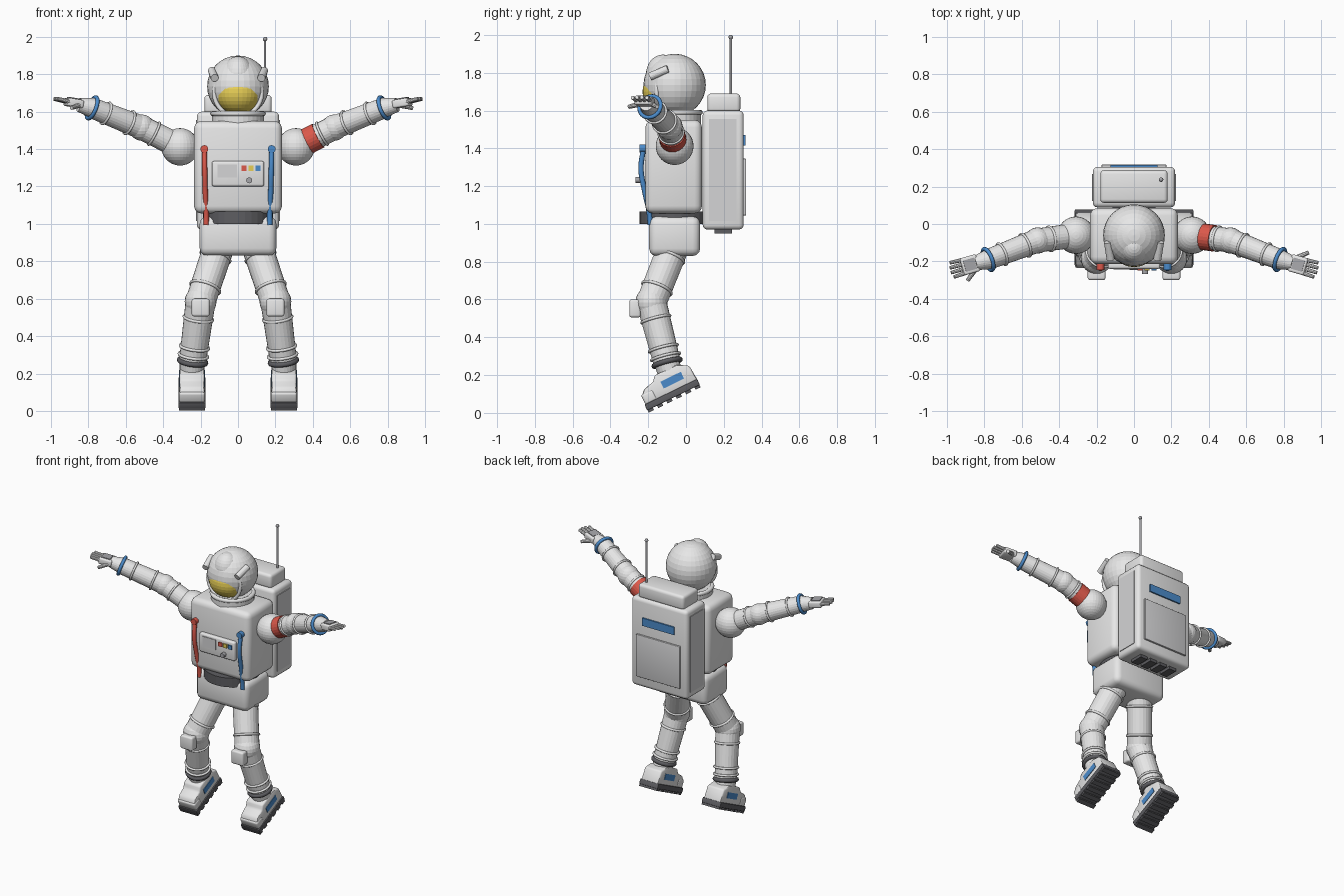
import bpy, bmesh
from math import radians
from mathutils import Matrix, Vector as V

if "Cube" in bpy.data.objects:
    bpy.data.objects.remove(bpy.data.objects["Cube"])


def material(name, *rgb):
    m = bpy.data.materials.new(name)
    m.use_nodes = True
    m.diffuse_color = (*rgb, 1)
    m.node_tree.nodes["Principled BSDF"].inputs["Base Color"].default_value = (*rgb, 1)
    return m


suit = material("suit white", .8, .8, .8)
panel = material("panel grey", .66, .66, .67)
metal = material("metal grey", .38, .38, .4)
dark = material("dark rubber", .11, .11, .12)
gold = material("visor gold", .85, .66, .1)
red = material("red", .72, .1, .07)
blue = material("blue", .07, .26, .6)


def finish(name, bm, mat, smooth=True, frame=Matrix()):
    bm.transform(frame)
    bmesh.ops.recalc_face_normals(bm, faces=bm.faces)
    mesh = bpy.data.meshes.new(name)
    bm.to_mesh(mesh)
    bm.free()
    mesh.materials.append(mat)
    if smooth:
        mesh.shade_smooth()
        mesh.set_sharp_from_angle(angle=radians(40))
    ob = bpy.data.objects.new(name, mesh)
    bpy.context.collection.objects.link(ob)
    return ob


def box(name, center, size, mat=suit, bevel=0, frame=Matrix()):
    bm = bmesh.new()
    bmesh.ops.create_cube(bm, size=1, matrix=Matrix.Translation(center) @ Matrix.Diagonal((*size, 1)))
    if bevel:
        bmesh.ops.bevel(bm, geom=bm.edges[:], offset=bevel, segments=3, profile=.5, affect='EDGES')
    return finish(name, bm, mat, bevel > 0, frame)


def ball(name, center, radii, mat=suit, seg=32, cut=None):
    bm = bmesh.new()
    bmesh.ops.create_uvsphere(bm, u_segments=seg, v_segments=seg // 2, radius=1,
                              matrix=Matrix.Translation(center) @ Matrix.Diagonal((*radii, 1)))
    if cut is not None:
        bmesh.ops.bisect_plane(bm, geom=bm.verts[:] + bm.edges[:] + bm.faces[:],
                               plane_co=(0, 0, cut), plane_no=(0, 0, 1), clear_inner=True)
        bmesh.ops.holes_fill(bm, edges=bm.edges)
    return finish(name, bm, mat, False)


def rod(name, a, b, r1, r2=None, mat=suit, seg=24, frame=Matrix()):
    a, b = V(a), V(b)
    d = b - a
    m = Matrix.Translation((a + b) / 2) @ d.to_track_quat('Z', 'Y').to_matrix().to_4x4()
    bm = bmesh.new()
    bmesh.ops.create_cone(bm, cap_ends=True, segments=seg, radius1=r1,
                          radius2=r1 if r2 is None else r2, depth=d.length, matrix=m)
    return finish(name, bm, mat, False, frame)


def ring(name, center, axis, major, minor, mat=suit):
    bpy.ops.mesh.primitive_torus_add(location=center, rotation=V(axis).to_track_quat('Z', 'Y').to_euler(),
                                     major_radius=major, minor_radius=minor,
                                     major_segments=32, minor_segments=8)
    ob = bpy.context.object
    ob.name = name
    ob.data.materials.append(mat)
    ob.data.shade_smooth()


def prism(name, profile, half, mat, bevel, frame):
    # Side profile in (y, z) pulled across x
    bm = bmesh.new()
    face = bm.faces.new([bm.verts.new((-half, y, z)) for y, z in profile])
    out = bmesh.ops.extrude_face_region(bm, geom=[face])["geom"]
    bmesh.ops.translate(bm, vec=(2 * half, 0, 0), verts=[v for v in out if isinstance(v, bmesh.types.BMVert)])
    bmesh.ops.bevel(bm, geom=bm.edges[:], offset=bevel, segments=2, profile=.5, affect='EDGES')
    return finish(name, bm, mat, True, frame)


# Torso, waist and hips
box("torso", (0, -.065, 1.303), (.47, .3, .495), bevel=.04)
rod("waist_belt", (0, -.06, 1), (0, -.06, 1.065), .187, mat=dark, seg=32)
box("hips", (0, -.06, .935), (.41, .27, .21), bevel=.04)

# Helmet with visor, frame and raised brow shade
rod("neck", (0, -.06, 1.52), (0, -.06, 1.6), .14, seg=32)
ring("neck_ring", (0, -.06, 1.59), (0, 0, 1), .135, .014)
ball("helmet", (0, -.06, 1.735), (.165, .165, .165))
ball("visor", (0, -.115, 1.7), (.125, .115, .113), gold)
ring("visor_frame", (0, -.155, 1.7), (0, -1, 0), .127, .012)
ball("brow_shade", (0, -.122, 1.79), (.085, .09, .106), cut=1.8)
for s in (-1, 1):
    rod("helmet_lamp", (s * .125, -.19, 1.78), (s * .14, -.095, 1.82), .021, seg=16)

# Chest panel with screen, buttons and knob
box("chest_panel", (0, -.22, 1.268), (.28, .04, .135), suit, .012)
box("chest_screen", (-.057, -.241, 1.283), (.105, .006, .07), panel)
for x, mat in ((.032, red), (.07, gold), (.107, blue)):
    box("chest_button", (x, -.243, 1.297), (.028, .01, .028), mat)
rod("chest_knob", (.06, -.235, 1.233), (.06, -.266, 1.233), .016, mat=metal, seg=16)

# Hoses on the chest
for s, mat in ((-1, red), (1, blue)):
    curve = bpy.data.curves.new("hose", 'CURVE')
    curve.dimensions = '3D'
    curve.bevel_depth = .014
    curve.use_fill_caps = True
    path = [(.18, -.225, 1.4), (.178, -.238, 1.29), (.175, -.218, 1.17), (.17, -.195, 1.06), (.17, -.19, .995)]
    spline = curve.splines.new('BEZIER')
    spline.bezier_points.add(len(path) - 1)
    for point, (x, y, z) in zip(spline.bezier_points, path):
        point.co = (s * x, y, z)
        point.handle_left_type = point.handle_right_type = 'AUTO'
    curve.materials.append(mat)
    bpy.context.collection.objects.link(bpy.data.objects.new("hose", curve))
    rod("hose_connector", (s * .18, -.2, 1.4), (s * .18, -.245, 1.4), .021, mat=mat, seg=16)

# Backpack
box("backpack", (0, .197, 1.285), (.44, .217, .63), suit, .025)
box("backpack_top", (0, .2, 1.64), (.36, .175, .1), suit, .02)
box("backpack_hatch", (0, .309, 1.195), (.345, .018, .3), panel, .004)
box("backpack_stripe", (0, .309, 1.443), (.25, .012, .055), blue)
for s in (-1, 1):
    box("backpack_side_panel", (s * .22, .195, 1.285), (.009, .145, .54), panel)
for i in range(4):
    box("backpack_vent", ((i - 1.5) * .08, .197, .965), (.055, .095, .03), dark)
rod("antenna", (.145, .237, 1.68), (.145, .237, 1.99), .006, mat=metal, seg=12)
ball("antenna_tip", (.145, .237, 1.988), (.012, .012, .012), metal, 16)

for s in (-1, 1):
    # Arm
    def side(x, y, z):
        return V((s * x, y, z))

    shoulder, elbow, wrist = side(.31, -.06, 1.412), side(.515, -.088, 1.515), side(.78, -.19, 1.62)
    upper, fore = elbow - shoulder, wrist - elbow
    ball("shoulder", shoulder, (.1, .1, .1))
    rod("upper_arm", shoulder, elbow, .066, .064)
    ball("elbow", elbow, (.07, .07, .07), seg=24)
    rod("forearm", elbow, wrist, .064, .055)
    ring("upper_arm_ring", shoulder + upper * .68, upper, .065, .007)
    for t, r in ((.25, .064), (.72, .06)):
        ring("forearm_ring", elbow + fore * t, fore, r, .007)
    ring("wrist_ring", wrist, fore, .06, .011, blue)
    if s > 0:
        rod("arm_band", shoulder + upper * .3, shoulder + upper * .58, .071, mat=red)

    # Gloved hand, in a frame pointing along the fingers
    fx = side(.21, -.06, .035).normalized()
    fy = V((0, 0, 1)).cross(fx).normalized()
    fz = fx.cross(fy)
    hand = Matrix.Translation(wrist) @ Matrix((fx, fy, fz)).transposed().to_4x4()
    rod("glove_cuff", (-.01, 0, 0), (.075, 0, .005), .055, .038, frame=hand)
    box("palm", (.105, 0, .01), (.09, .094, .044), suit, .01, hand)
    box("hand_pad", (.108, 0, .033), (.06, .062, .008), metal, 0, hand)
    for i in range(4):
        y = (i - 1.5) * .024
        rod("finger", (.14, y, .012), (.218 - .008 * abs(i - 1.5), y * 1.1, .016), .012, .01, seg=10, frame=hand)
    rod("thumb", (.085, .035, 0), (.135, .078, -.022), .014, .011, seg=10, frame=hand)

    # Leg
    hip, knee, ankle = side(.105, -.07, .87), side(.2, -.183, .585), side(.243, -.1, .265)
    thigh, shin = knee - hip, ankle - knee
    rod("thigh", hip, knee, .083, .08)
    ball("knee", knee, (.085, .085, .085), seg=24)
    rod("shin", knee, ankle, .08, .072)
    for t in (.16, .74):
        ring("thigh_ring", hip + thigh * t, thigh, .081, .008)
    for t in (.28, .76, .9):
        ring("shin_ring", knee + shin * t, shin, .077, .008)
    ring("ankle_seal", ankle, shin, .071, .014, dark)
    box("knee_pad", side(.2, -.27, .553), (.095, .06, .095), suit, .012)

    # Boot, toe pointing down
    boot = Matrix.Translation(side(.246, -.066, .082)) @ Matrix.Rotation(radians(26), 4, 'X')
    prism("boot", [(-.145, .025), (-.143, .085), (-.12, .108), (-.062, .12), (-.04, .148),
                   (.09, .148), (.148, .115), (.155, .025)], .066, suit, .01, boot)
    box("toe_cap", (0, -.115, .058), (.138, .07, .06), suit, .012, boot)
    rod("boot_collar", (0, .04, .12), (0, .048, .18), .066, frame=boot)
    box("boot_stripe", (0, .034, .085), (.139, .12, .04), blue, 0, boot)
    box("sole", (0, 0, .016), (.146, .31, .034), dark, .004, boot)
    for i in range(6):
        box("tread", (0, (i - 2.5) * .055, -.006), (.138, .03, .018), dark, 0, boot)
